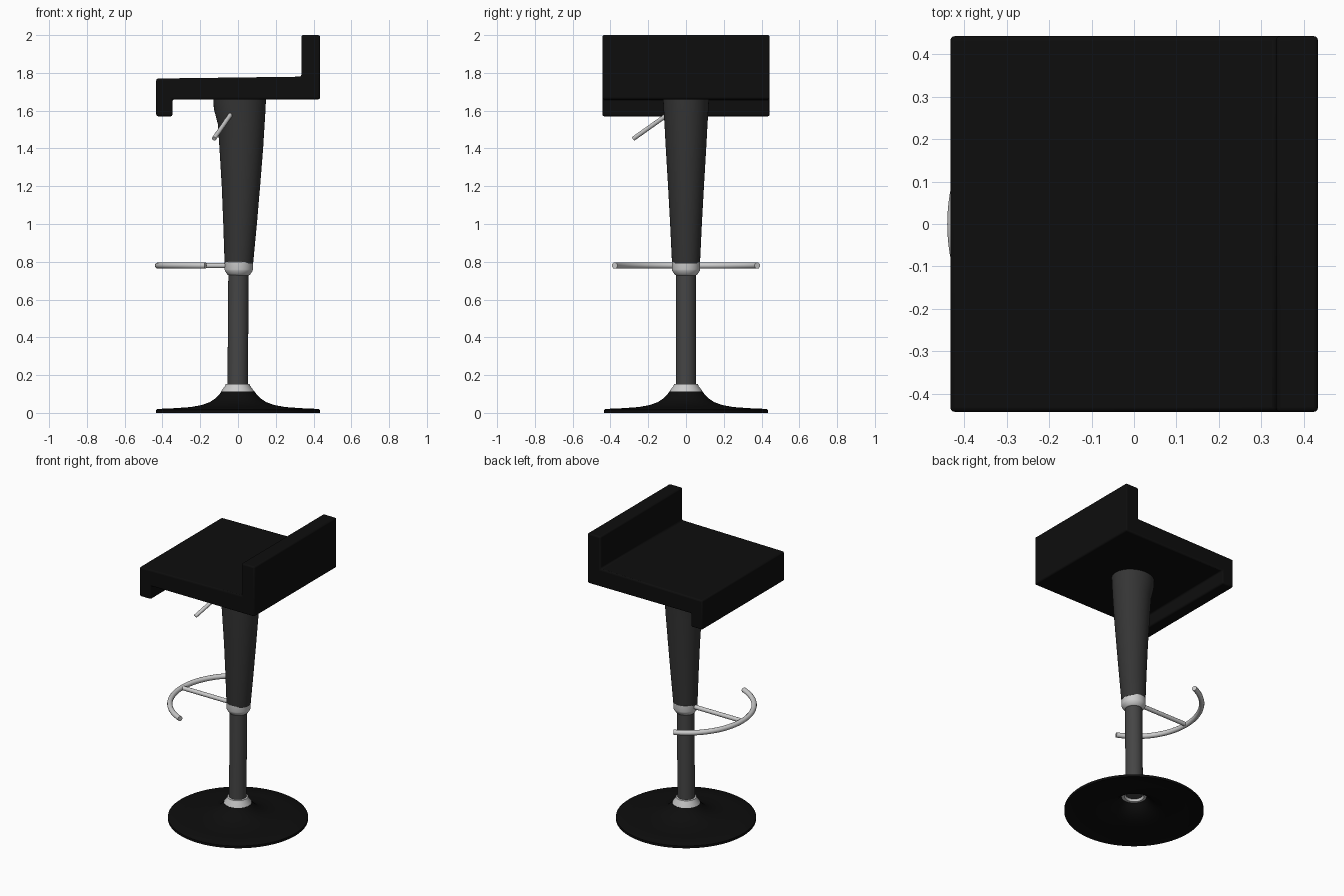
import bpy, bmesh
from math import sin, cos, pi, atan2

if "Cube" in bpy.data.objects:
    bpy.data.objects.remove(bpy.data.objects["Cube"])


def material(name, v):
    m = bpy.data.materials.new(name)
    m.diffuse_color = (v, v, v, 1)
    m.use_nodes = True
    m.node_tree.nodes["Principled BSDF"].inputs["Base Color"].default_value = m.diffuse_color
    return m


BLACK = material("black", 0.004)
DARK = material("dark_grey", 0.035)
STEEL = material("tube_grey", 0.06)


def finish(name, bm, mat=None, angle=35):
    bmesh.ops.recalc_face_normals(bm, faces=bm.faces)
    me = bpy.data.meshes.new(name)
    bm.to_mesh(me)
    bm.free()
    ob = bpy.data.objects.new(name, me)
    bpy.context.collection.objects.link(ob)
    if mat:
        me.materials.append(mat)
    bpy.ops.object.select_all(action='DESELECT')
    ob.select_set(True)
    bpy.context.view_layer.objects.active = ob
    bpy.ops.object.shade_smooth_by_angle(angle=angle * pi / 180)
    return ob


def loft(name, rows, mat=None, n=48, closed=False):
    """Stack of ellipses, each row (z, centre x, x radius, y radius)."""
    bm = bmesh.new()
    rings = [[bm.verts.new((cx + rx * cos(2 * pi * i / n), ry * sin(2 * pi * i / n), z))
              for i in range(n)] for z, cx, rx, ry in rows]
    pairs = list(zip(rings, rings[1:]))
    if closed:
        pairs.append((rings[-1], rings[0]))
    else:
        bm.faces.new(rings[0])
        bm.faces.new(rings[-1])
    for a, b in pairs:
        for i in range(n):
            j = (i + 1) % n
            bm.faces.new((a[i], a[j], b[j], b[i]))
    return finish(name, bm, mat)


def lathe(name, profile, mat=None, cx=0.0, closed=False):
    return loft(name, [(z, cx, r, r) for r, z in profile], mat, 64, closed)


def tube(name, points, radius):
    cu = bpy.data.curves.new(name, 'CURVE')
    cu.dimensions = '3D'
    cu.bevel_depth = radius
    cu.bevel_resolution = 4
    cu.use_fill_caps = True
    sp = cu.splines.new('POLY')
    sp.points.add(len(points) - 1)
    for p, co in zip(sp.points, points):
        p.co = (*co, 1)
    ob = bpy.data.objects.new(name, cu)
    bpy.context.collection.objects.link(ob)
    bpy.ops.object.select_all(action='DESELECT')
    ob.select_set(True)
    bpy.context.view_layer.objects.active = ob
    bpy.ops.object.convert(target='MESH')
    bpy.ops.object.shade_smooth_by_angle(angle=0.7)


# Seat: side profile with low back and front lip, extruded across the width
profile = [(-.433, 1.57), (-.347, 1.57), (-.347, 1.66), (.434, 1.66),
           (.434, 2.0), (.335, 2.0), (.335, 1.78), (-.433, 1.77)]
bm = bmesh.new()
face = bm.faces.new([bm.verts.new((x, -.443, z)) for x, z in profile])
ext = bmesh.ops.extrude_face_region(bm, geom=[face])
bmesh.ops.translate(bm, vec=(0, .886, 0),
                    verts=[v for v in ext["geom"] if isinstance(v, bmesh.types.BMVert)])
seat = finish("seat", bm, BLACK)
bev = seat.modifiers.new("rounded_edges", 'BEVEL')
bev.width = .01
bev.segments = 3

# Tapered upper column, given by left edge, right edge and depth
edges = [(.79, -.071, .08, .074), (1.0, -.078, .1, .084), (1.2, -.086, .117, .095),
         (1.4, -.098, .133, .107), (1.53, -.107, .141, .114),
         (1.61, -.128, .146, .119), (1.665, -.13, .148, .122)]
loft("upper_column", [(z, (a + b) / 2, (b - a) / 2, ry) for z, a, b, ry in edges], DARK)

# Lower tube, leaning very slightly
loft("lower_column", [(.12, -.002, .054, .054), (.78, .003, .054, .054)], STEEL)

# Collars
lathe("footrest_collar", [(.053, .728), (.06, .732), (.073, .752), (.075, .76),
                          (.075, .8), (.07, .803)], cx=.004)
lathe("base_collar", [(.06, .105), (.087, .105), (.085, .118), (.066, .143), (.064, .152),
                      (.05, .155), (.05, .125)], cx=-.002, closed=True)

# Flared trumpet base, a thin shell open underneath
outer = [(.433, 0), (.433, .016), (.425, .021), (.33, .025), (.25, .031), (.19, .042),
         (.15, .057), (.12, .076), (.1, .096), (.088, .113)]
inner = [(.075, .108), (.088, .088), (.108, .066), (.14, .046), (.185, .03),
         (.25, .019), (.33, .013), (.42, .004)]
lathe("base", outer + inner, BLACK, closed=True)

# Footrest arc and its strut
R, CX, Z = .409, -.015, .78
half = atan2(.378, .157)
arc = [pi - half + 2 * half * i / 40 for i in range(41)]
tube("footrest_arc", [(CX + R * cos(a), R * sin(a), Z) for a in arc], .0165)
tube("footrest_strut", [(-.05, 0, Z), (CX - R, 0, Z)], .014)

# Height lever
tube("height_lever", [(-.035, -.09, 1.585), (-.127, -.278, 1.452)], .012)
